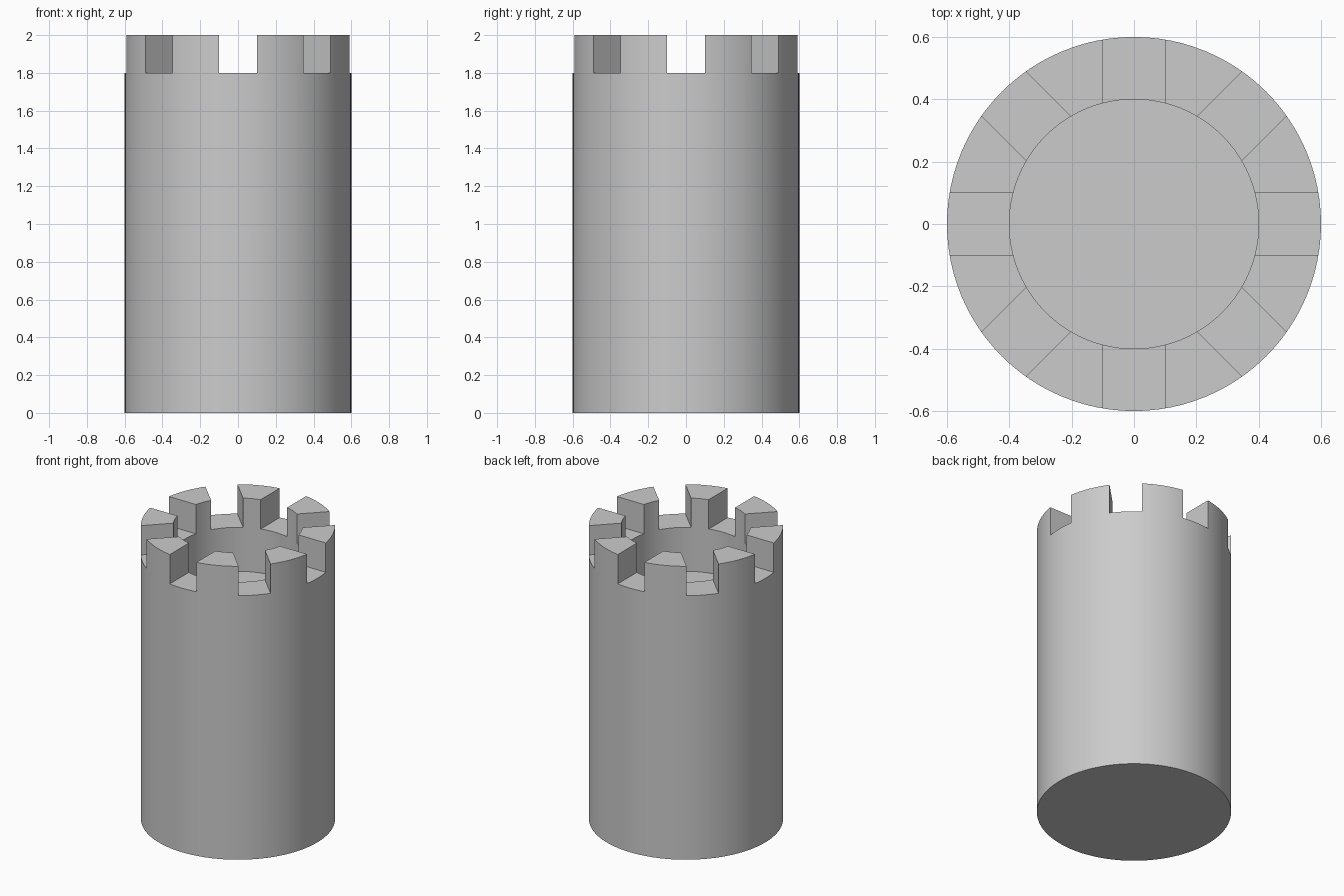
import bpy, bmesh, math
from mathutils import Matrix

cube = bpy.data.objects.get("Cube")
if cube:
    bpy.data.objects.remove(cube, do_unlink=True)

SIDES = 96
NOTCHES = 8

stone = bpy.data.materials.new("stone_grey")
stone.use_nodes = True
grey = (0.6, 0.6, 0.6, 1)
stone.diffuse_color = grey
stone.node_tree.nodes["Principled BSDF"].inputs["Base Color"].default_value = grey


def make_object(name, bm):
    bmesh.ops.recalc_face_normals(bm, faces=bm.faces)
    mesh = bpy.data.meshes.new(name)
    bm.to_mesh(mesh)
    bm.free()
    obj = bpy.data.objects.new(name, mesh)
    bpy.context.collection.objects.link(obj)
    mesh.materials.append(stone)
    return obj


# Round tower with a sunken floor: rings (radius, height) bridged together
profile = [(0.6, 0), (0.6, 2), (0.4, 2), (0.4, 1.5)]
bm = bmesh.new()
rings = []
for radius, height in profile:
    ring = bmesh.ops.create_circle(bm, segments=SIDES, radius=radius,
                                   matrix=Matrix.Translation((0, 0, height)))
    rings.append(ring["verts"])
for lower, upper in zip(rings, rings[1:]):
    for i in range(SIDES):
        j = (i + 1) % SIDES
        bm.faces.new((lower[i], lower[j], upper[j], upper[i]))
bm.faces.new(rings[0])
bm.faces.new(rings[-1])
tower = make_object("tower", bm)

# Ring of boxes that cuts the notches between the battlements
bm = bmesh.new()
for i in range(NOTCHES):
    place = (Matrix.Rotation(math.tau * i / NOTCHES, 4, "Z")
             @ Matrix.Translation((0.5, 0, 1.95))
             @ Matrix.Diagonal((0.4, 0.2, 0.3, 1)))
    bmesh.ops.create_cube(bm, size=1, matrix=place)
cutter = make_object("notch_cutter", bm)
cutter.hide_render = True

cut = tower.modifiers.new("notches", "BOOLEAN")
cut.operation = "DIFFERENCE"
cut.solver = "EXACT"
cut.object = cutter

bpy.ops.object.select_all(action="DESELECT")
bpy.context.view_layer.objects.active = tower
tower.select_set(True)
bpy.ops.object.modifier_apply(modifier=cut.name)
bpy.data.objects.remove(cutter, do_unlink=True)

# Smooth round walls with crisp battlement edges
bpy.ops.object.shade_smooth_by_angle(angle=math.radians(30))
